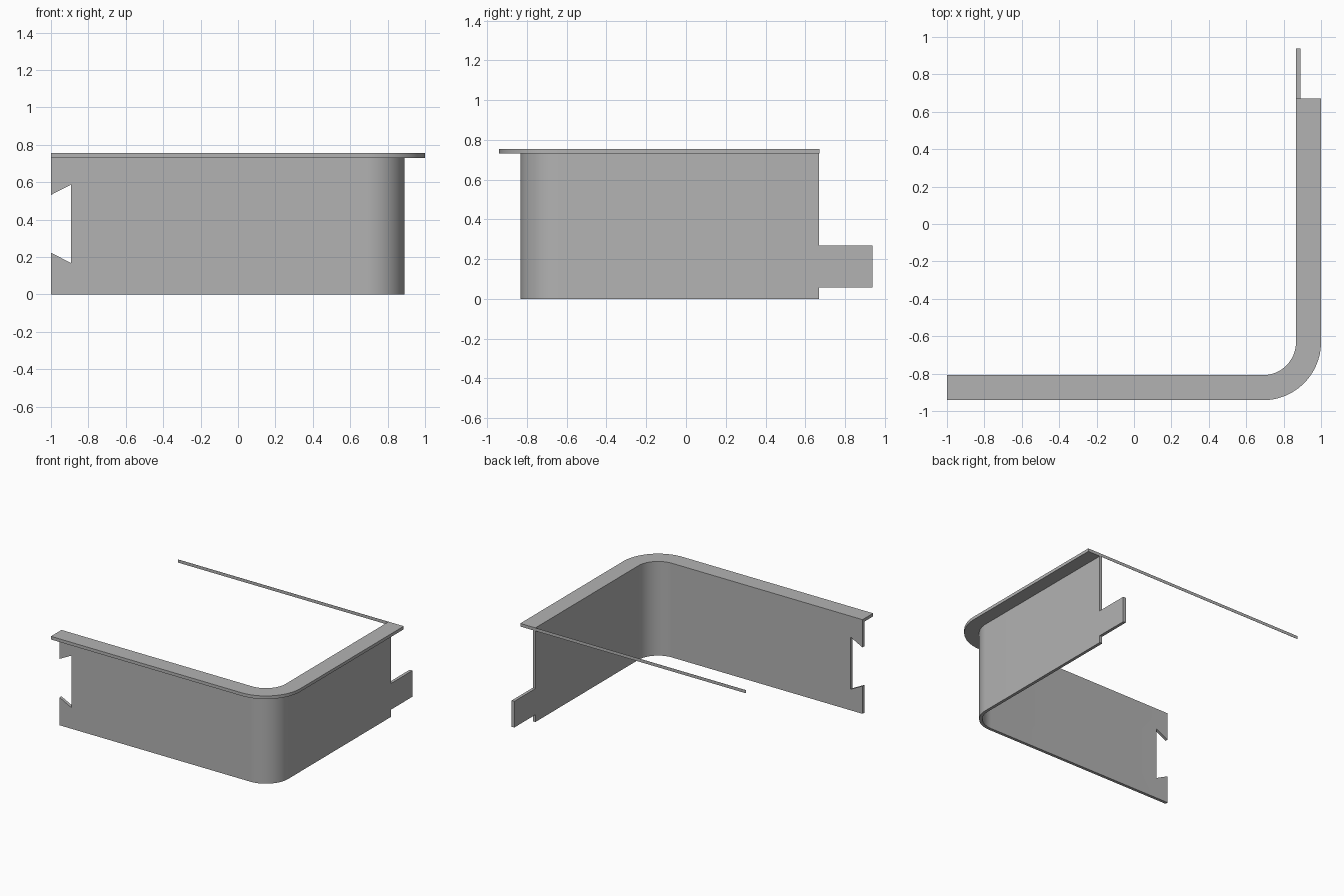
import bpy, bmesh
from math import sin, cos, pi
from mathutils import Vector

cube = bpy.data.objects.get("Cube")
if cube:
    bpy.data.objects.remove(cube, do_unlink=True)

grey = bpy.data.materials.new("plain grey")
grey.use_nodes = True
colour = (0.45, 0.45, 0.45, 1)
grey.diffuse_color = colour
grey.node_tree.nodes["Principled BSDF"].inputs["Base Color"].default_value = colour

# Shared layout of the bent panel
BEND_X, BEND_Y = 0.69, -0.632
INNER, WALL, RIM = 0.176, 0.2, 0.31
LEFT_END, BACK_END = -1.0, 0.67
RIM_BOTTOM, TOP = 0.73, 0.755


def finish(name, bm):
    bmesh.ops.recalc_face_normals(bm, faces=bm.faces)
    mesh = bpy.data.meshes.new(name)
    bm.to_mesh(mesh)
    bm.free()
    mesh.materials.append(grey)
    obj = bpy.data.objects.new(name, mesh)
    bpy.context.collection.objects.link(obj)
    return obj


def activate(obj):
    bpy.ops.object.select_all(action='DESELECT')
    obj.select_set(True)
    bpy.context.view_layer.objects.active = obj


def path(radius, steps=24):
    """Front run, rounded corner and side run at one offset from the bend centre."""
    arc = [(BEND_X + radius * sin(a), BEND_Y - radius * cos(a))
           for a in (pi / 2 * i / steps for i in range(steps + 1))]
    return [(LEFT_END, BEND_Y - radius)] + arc + [(BEND_X + radius, BACK_END)]


def bent_strip(name, r_in, r_out, z0, z1):
    bm = bmesh.new()
    rings = []
    for a, b in zip(path(r_in), path(r_out)):
        rings.append([bm.verts.new((*p, z)) for p, z in
                      ((a, z0), (b, z0), (b, z1), (a, z1))])
    for r, s in zip(rings, rings[1:]):
        for i in range(4):
            j = (i + 1) % 4
            bm.faces.new((r[i], r[j], s[j], s[i]))
    bm.faces.new(rings[0])
    bm.faces.new(rings[-1])
    return finish(name, bm)


def prism(name, outline, push):
    bm = bmesh.new()
    face = bm.faces.new([bm.verts.new(p) for p in outline])
    grown = bmesh.ops.extrude_face_region(bm, geom=[face])["geom"]
    verts = [v for v in grown if isinstance(v, bmesh.types.BMVert)]
    bmesh.ops.translate(bm, verts=verts, vec=Vector(push))
    return finish(name, bm)


# Wall and the outward rim along its top
wall = bent_strip("bent_wall", INNER, WALL, 0, RIM_BOTTOM)
rim = bent_strip("top_rim", INNER, RIM, RIM_BOTTOM, TOP)

# Dovetail slot in the free end of the front wall
slope = 0.055 / 0.107
x_out, x_in = -1.1, -0.893
low, high = 0.168, 0.587
rise = slope * (x_in - x_out)
y = BEND_Y - WALL - 0.1
slot = prism("slot_cutter", [(x_out, y, low + rise), (x_in, y, low),
                             (x_in, y, high), (x_out, y, high - rise)], (0, 0.3, 0))
cut = wall.modifiers.new("slot", 'BOOLEAN')
cut.operation = 'DIFFERENCE'
cut.solver = 'EXACT'
cut.object = slot
activate(wall)
bpy.ops.object.modifier_apply(modifier=cut.name)
bpy.data.objects.remove(slot, do_unlink=True)

# Tab on the back end of the side wall
x = BEND_X + INNER
prism("side_tab", [(x, BACK_END, 0.058), (x, 0.938, 0.058),
                   (x, 0.938, 0.268), (x, BACK_END, 0.268)], (WALL - INNER, 0, 0))

# Paper-thin strip crossing the back at rim height
prism("back_strip", [(LEFT_END, BACK_END, RIM_BOTTOM), (1, BACK_END, RIM_BOTTOM),
                     (1, BACK_END, TOP), (LEFT_END, BACK_END, TOP)], (0, 0.001, 0))

for obj in (wall, rim):
    activate(obj)
    bpy.ops.object.shade_smooth_by_angle(angle=pi / 6)
